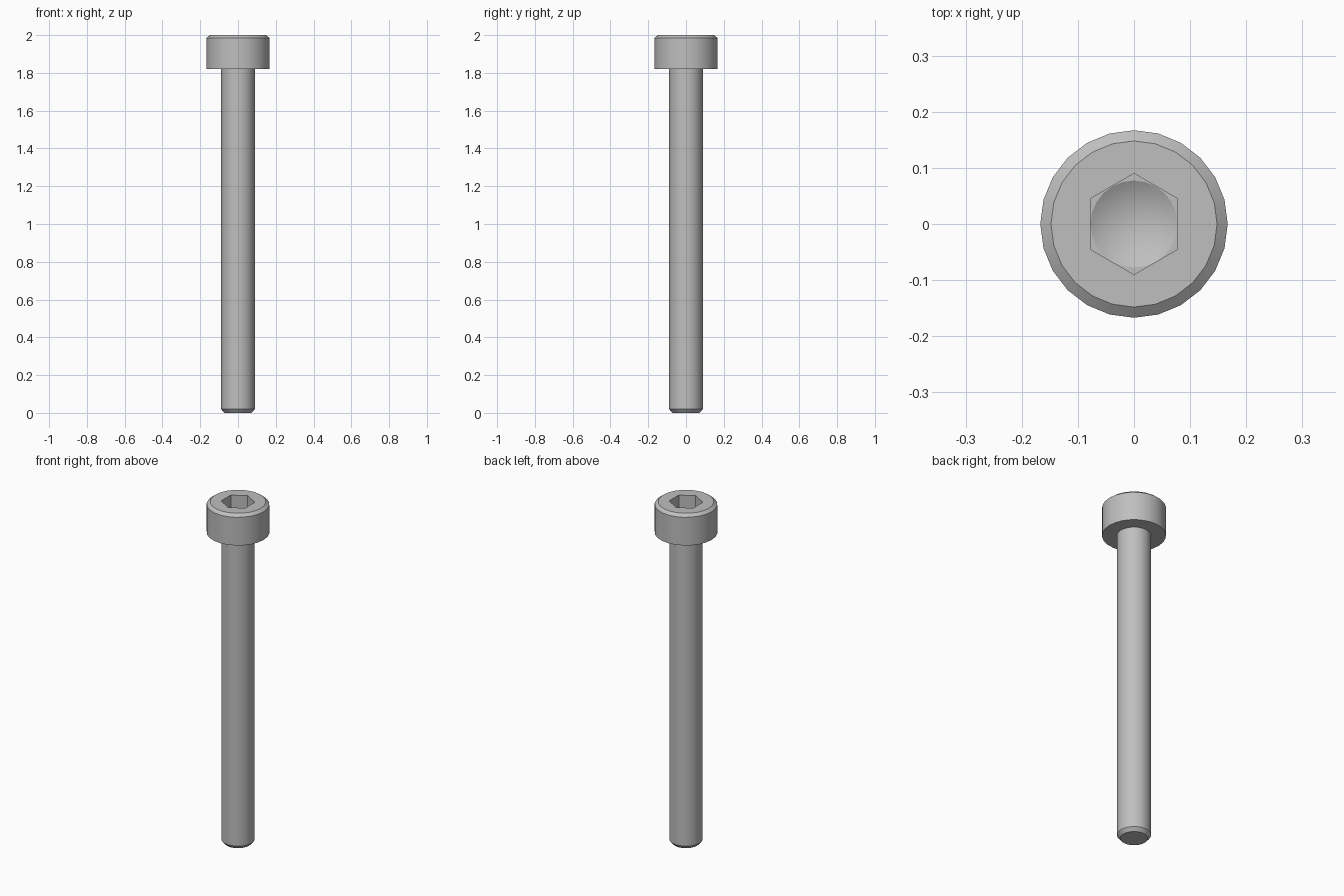
import bpy
import bmesh
from math import cos, sin, pi

if "Cube" in bpy.data.objects:
    bpy.data.objects.remove(bpy.data.objects["Cube"], do_unlink=True)

SIDES = 24
SHANK_R = 0.089
HEAD_BASE = 1.82
SOCKET_R, SOCKET_FLOOR = 0.09, 1.91

steel = bpy.data.materials.new("steel_grey")
steel.use_nodes = True
colour = (0.52, 0.52, 0.52, 1)
steel.diffuse_color = colour
steel.node_tree.nodes["Principled BSDF"].inputs["Base Color"].default_value = colour


def ring(bm, radius, z, sides=SIDES, turn=0):
    """Closed loop of vertices at one height."""
    angles = [turn + 2 * pi * i / sides for i in range(sides)]
    return [bm.verts.new((radius * cos(a), radius * sin(a), z)) for a in angles]


def skin(bm, lower, upper):
    """Quads between two matching loops."""
    n = len(lower)
    for i in range(n):
        j = (i + 1) % n
        bm.faces.new((lower[i], lower[j], upper[j], upper[i]))


def flat_annulus(bm, outer, inner):
    """Flat face between two loops with different side counts."""
    edges = []
    for loop in (outer, inner):
        for i, v in enumerate(loop):
            w = loop[(i + 1) % len(loop)]
            edges.append(bm.edges.get((v, w)) or bm.edges.new((v, w)))
    bmesh.ops.triangle_fill(bm, edges=edges, use_beauty=True, normal=(0, 0, 1))


def finish(bm, name):
    mesh = bpy.data.meshes.new(name)
    bm.to_mesh(mesh)
    bm.free()
    mesh.materials.append(steel)
    obj = bpy.data.objects.new(name, mesh)
    bpy.context.collection.objects.link(obj)
    bpy.ops.object.select_all(action="DESELECT")
    obj.select_set(True)
    bpy.context.view_layer.objects.active = obj
    bpy.ops.object.shade_smooth_by_angle(angle=pi / 7)


# Shank with a chamfered tip
bm = bmesh.new()
tip = ring(bm, 0.072, 0)
bm.faces.new(tip[::-1])
chamfer = ring(bm, SHANK_R, 0.02)
skin(bm, tip, chamfer)
skin(bm, chamfer, ring(bm, SHANK_R, HEAD_BASE))
finish(bm, "shank")

# Head: underside, wall and chamfer
bm = bmesh.new()
profile = [(SHANK_R, HEAD_BASE), (0.167, HEAD_BASE), (0.167, 1.985), (0.148, 2)]
loops = [ring(bm, r, z) for r, z in profile]
for lower, upper in zip(loops, loops[1:]):
    skin(bm, lower, upper)

# Hexagonal socket with a drilled conical floor
mouth = ring(bm, SOCKET_R, 2, 6, pi / 6)
floor = ring(bm, SOCKET_R, SOCKET_FLOOR, 6, pi / 6)
skin(bm, mouth, floor)
flat_annulus(bm, loops[-1], mouth)
drill = ring(bm, SOCKET_R * cos(pi / 6) - 0.0005, SOCKET_FLOOR)
flat_annulus(bm, floor, drill)
point = bm.verts.new((0, 0, SOCKET_FLOOR - 0.045))
for i in range(SIDES):
    bm.faces.new((drill[i], drill[(i + 1) % SIDES], point))
bmesh.ops.recalc_face_normals(bm, faces=bm.faces)
# An open shell can flip as a whole, so make the top face upward
bm.normal_update()
top = [f for f in bm.faces if all(v.co.z > 1.999 for v in f.verts)]
if top[0].normal.z < 0:
    bmesh.ops.reverse_faces(bm, faces=bm.faces)
finish(bm, "socket_head")
